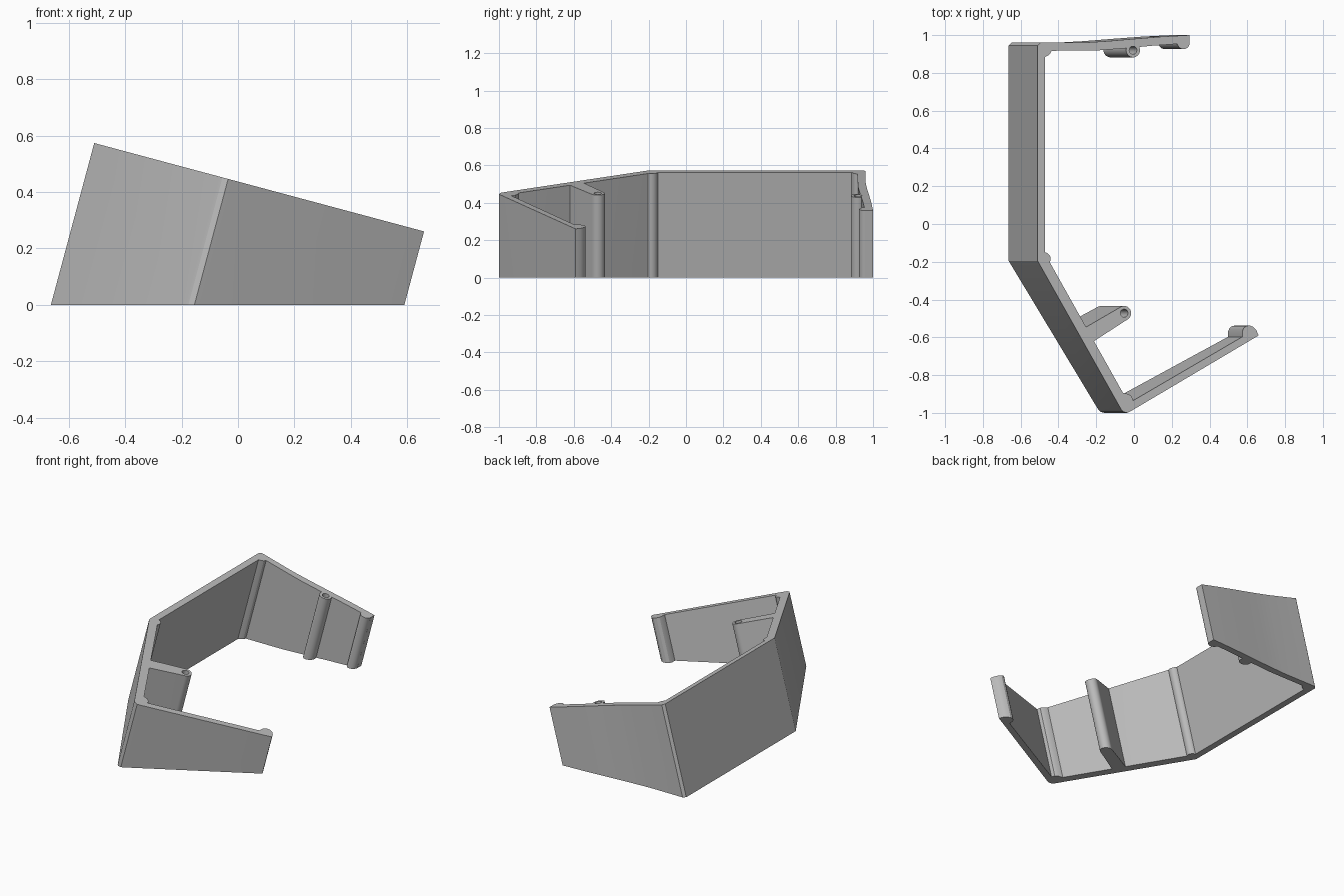
import bpy, bmesh, math

cube = bpy.data.objects.get("Cube")
if cube:
    bpy.data.objects.remove(cube, do_unlink=True)

LEAN = math.tan(math.radians(15))   # the whole bracket leans towards +x
TOP = 0.437                         # height of the sloping top plane at x = 0

grey = bpy.data.materials.new("plain grey")
grey.use_nodes = True
colour = (0.5, 0.5, 0.5, 1)
grey.diffuse_color = colour
grey.node_tree.nodes["Principled BSDF"].inputs["Base Color"].default_value = colour


def leaning_prism(name, outline, rise=0.0, depth=None):
    """Extrude a top outline down the leaning axis to the ground, or by depth."""
    bm = bmesh.new()
    upper, lower = [], []
    for x, y in outline:
        top = TOP - LEAN * x
        base = 0 if depth is None else top - depth
        upper.append(bm.verts.new((x + LEAN * rise, y, top + rise)))
        lower.append(bm.verts.new((x - LEAN * (top - base), y, base)))
    bm.faces.new(upper)
    bm.faces.new(lower[::-1])
    n = len(outline)
    for i in range(n):
        j = (i + 1) % n
        bm.faces.new((upper[i], lower[i], lower[j], upper[j]))
    bmesh.ops.recalc_face_normals(bm, faces=bm.faces)
    mesh = bpy.data.meshes.new(name)
    bm.to_mesh(mesh)
    bm.free()
    mesh.materials.append(grey)
    obj = bpy.data.objects.new(name, mesh)
    bpy.context.collection.objects.link(obj)
    return obj


def arc(cx, cy, r, start=0, end=360, steps=28):
    """Points on an arc, narrowed in x to stay round across the lean."""
    count = steps if end - start == 360 else steps + 1
    angles = [math.radians(start + (end - start) * i / steps) for i in range(count)]
    return [(cx + r * math.cos(LEAN_ANGLE) * math.cos(a), cy + r * math.sin(a))
            for a in angles]


LEAN_ANGLE = math.radians(15)

# Wall: outer side from the back end to the front end, then the inner side back
outer = [(0.295, 1.0), (0.15, 0.992), (0, 0.98), (-0.14, 0.968), (-0.27, 0.96),
         (-0.495, 0.96), (-0.51, 0.945), (-0.51, -0.195),
         (-0.067, -0.983), (-0.055, -0.995), (-0.035, -1.0), (-0.012, -0.988),
         (0.66, -0.59)]
end_lip = [(0.648, -0.563), (0.632, -0.545), (0.613, -0.537), (0.594, -0.54),
           (0.58, -0.552), (0.574, -0.57), (0.574, -0.597)]
inner = [(-0.005, -0.935), (-0.012, -0.913), (-0.03, -0.9), (-0.058, -0.895),
         (-0.45, -0.195), (-0.47, -0.17),
         (-0.47, 0.885), (-0.455, 0.892), (-0.443, 0.902), (-0.437, 0.917),
         (-0.19, 0.919), (-0.05, 0.93), (0.1, 0.944), (0.295, 0.958)]
wall = leaning_prism("wall", outer + end_lip + inner)

# Rib in the left corner and rounded lip at the back end
ribs = [leaning_prism("corner_rib", arc(-0.475, -0.185, 0.035)),
        leaning_prism("back_end_lip", arc(0.262, 0.96, 0.034, 180, 360)
                      + [(0.295, 0.995), (0.229, 0.985)])]

# Screw posts: one against the back wall, one on an arm from the front wall
back_post = leaning_prism("back_post", arc(-0.005, 0.92, 0.038))
arm_post = leaning_prism("arm_post", [(-0.27, -0.555), (-0.235, -0.635)]
                         + arc(-0.052, -0.472, 0.038, -60, 120))

# Blind screw holes
holes = [((-0.005, 0.92), (back_post, wall)), ((-0.052, -0.472), (arm_post,))]
for (x, y), targets in holes:
    cutter = leaning_prism("hole_cutter", arc(x, y, 0.021), rise=0.03, depth=0.2)
    cutter.hide_render = True
    for obj in targets:
        mod = obj.modifiers.new("screw_hole", "BOOLEAN")
        mod.operation = "DIFFERENCE"
        mod.solver = "EXACT"
        mod.object = cutter
        bpy.context.view_layer.objects.active = obj
        bpy.ops.object.modifier_apply(modifier=mod.name)
    bpy.data.objects.remove(cutter, do_unlink=True)

# Smooth the rounded sides, keep the edges sharp
bpy.ops.object.select_all(action="DESELECT")
for obj in [wall, back_post, arm_post] + ribs:
    obj.select_set(True)
bpy.context.view_layer.objects.active = wall
bpy.ops.object.shade_smooth_by_angle(angle=math.radians(28))
